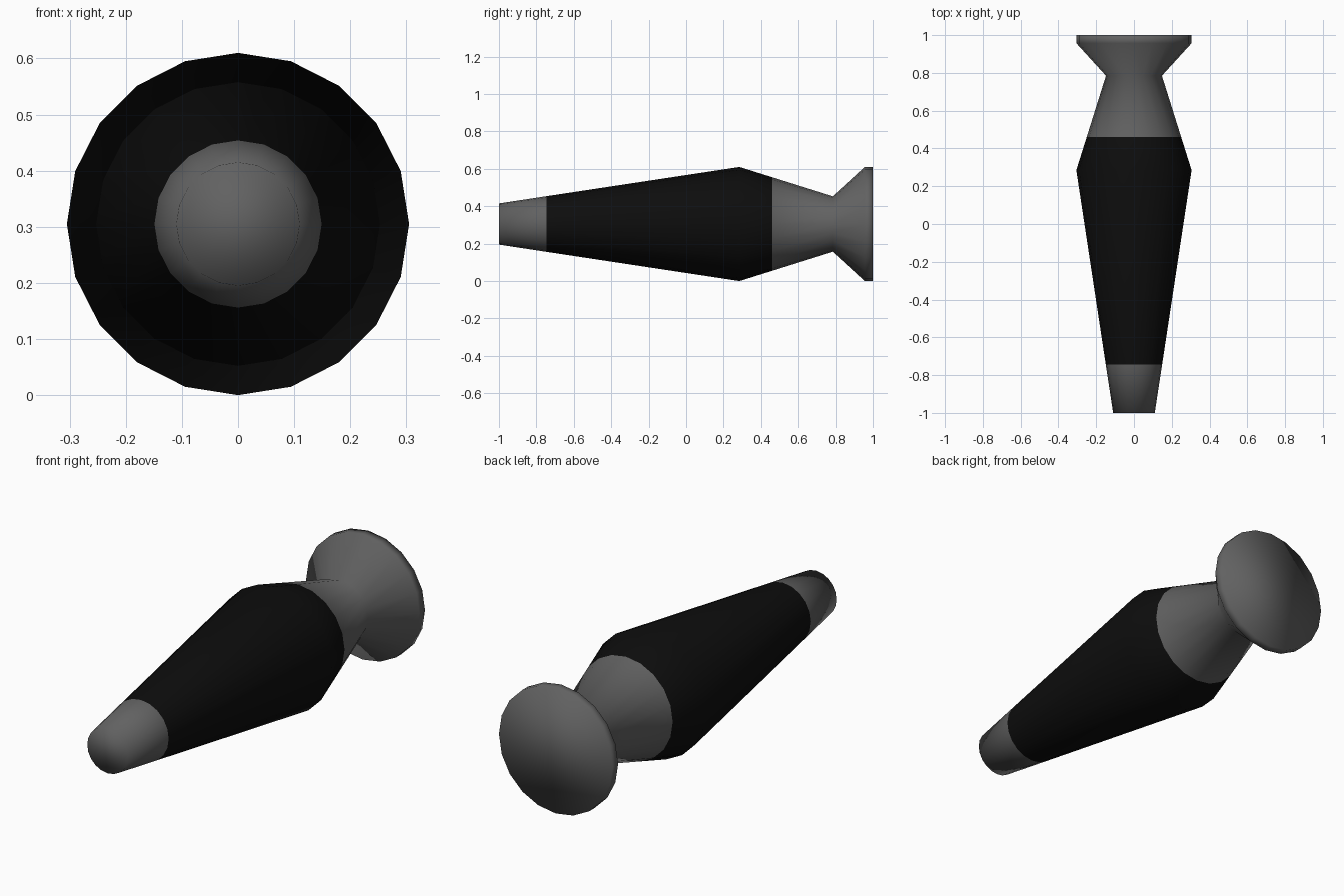
import bpy, bmesh, math

if "Cube" in bpy.data.objects:
    bpy.data.objects.remove(bpy.data.objects["Cube"])

SIDES = 20
AXIS_Z = 0.305


def material(name, v):
    m = bpy.data.materials.new(name)
    m.diffuse_color = (v, v, v, 1.0)
    m.use_nodes = True
    m.node_tree.nodes["Principled BSDF"].inputs["Base Color"].default_value = m.diffuse_color
    return m


grey = material("dark_grey_metal", 0.12)
black = material("black_glass", 0.004)


def lathe(name, profile, mat, cap_start=False, cap_end=False, sharp_angle=None):
    """Revolve (y, radius) points around the horizontal lamp axis."""
    bm = bmesh.new()
    rings = []
    for y, r in profile:
        ring = []
        for i in range(SIDES):
            a = 2 * math.pi * i / SIDES
            ring.append(bm.verts.new((r * math.cos(a), y, AXIS_Z + r * math.sin(a))))
        rings.append(ring)
    for a, b in zip(rings, rings[1:]):
        for i in range(SIDES):
            j = (i + 1) % SIDES
            bm.faces.new((a[i], b[i], b[j], a[j]))
    if cap_start:
        bm.faces.new(rings[0])
    if cap_end:
        bm.faces.new(rings[-1][::-1])
    for f in bm.faces:
        f.smooth = True
    if sharp_angle:
        for e in bm.edges:
            if len(e.link_faces) == 2 and e.calc_face_angle() > math.radians(sharp_angle):
                e.smooth = False
    me = bpy.data.meshes.new(name)
    bm.to_mesh(me)
    bm.free()
    me.materials.append(mat)
    ob = bpy.data.objects.new(name, me)
    bpy.context.collection.objects.link(ob)
    return ob


# Tip cap, softly shaded over its flat end
lathe("tip_cap", [(-1.0, 0.11), (-0.745, 0.149)], grey, cap_start=True)

# Tapered glass vessel
lathe("glass_vessel", [(-0.745, 0.149), (0.285, 0.305), (0.46, 0.25)], black)

# Pinched base with a thin foot rim
lathe("base", [(0.46, 0.25), (0.785, 0.148), (0.957, 0.305), (1.0, 0.305)],
      grey, cap_end=True, sharp_angle=30)
